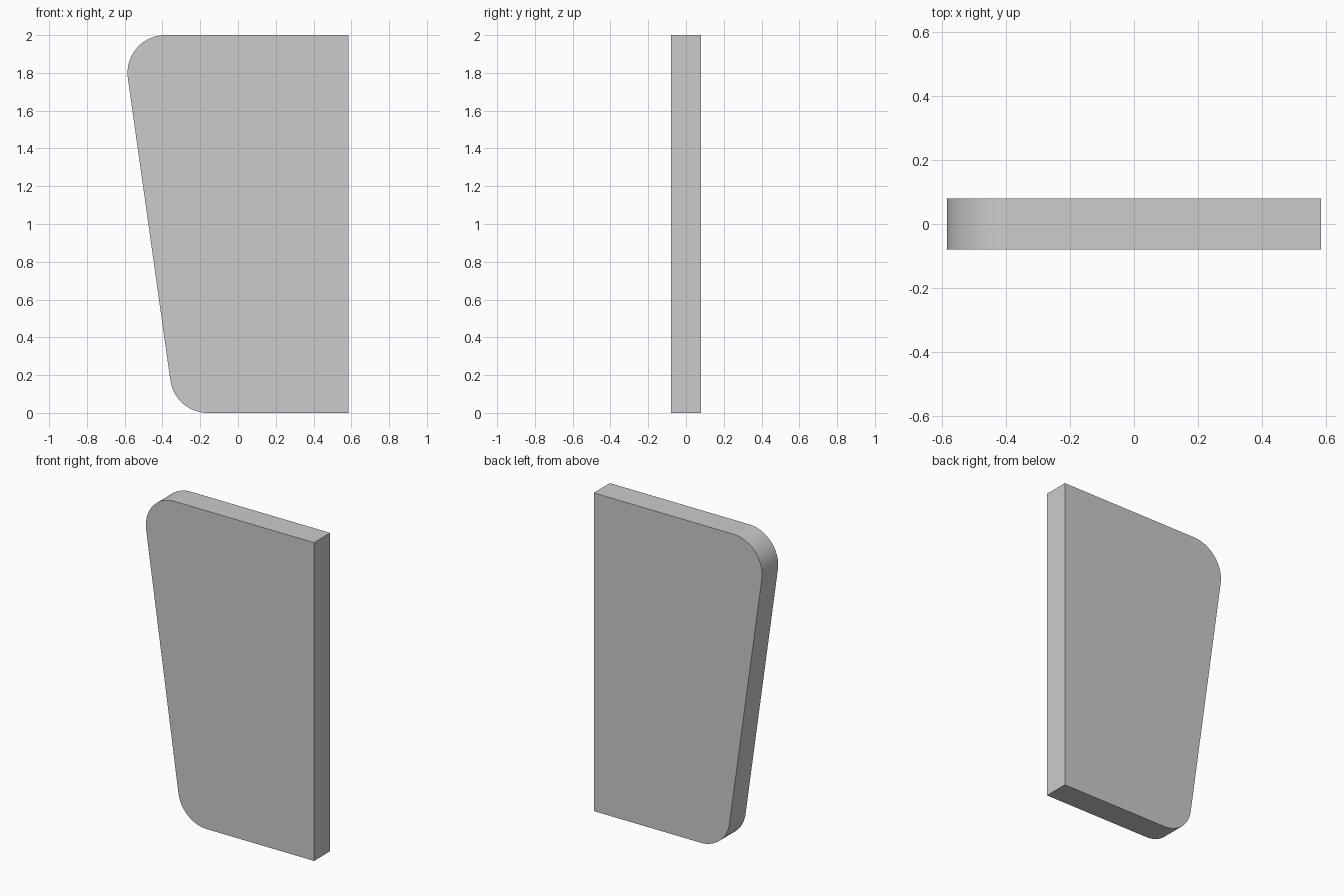
import bpy, bmesh
from math import sin, cos, pi, atan2

if "Cube" in bpy.data.objects:
    bpy.data.objects.remove(bpy.data.objects["Cube"])

RIGHT, HEIGHT, DEPTH, R, STEPS = 0.585, 2.0, 0.16, 0.2, 16
TOP_C, LOW_C = (-0.385, HEIGHT - R), (-0.16, R)   # centres of the rounded corners


def arc(centre, start, end):
    angles = [start + (end - start) * i / STEPS for i in range(STEPS + 1)]
    return [(centre[0] + R * cos(a), centre[1] + R * sin(a)) for a in angles]


# Outline: straight right side, slanted left side tangent to both corners
tangent = pi + atan2(LOW_C[0] - TOP_C[0], TOP_C[1] - LOW_C[1])
outline = [(RIGHT, 0), (RIGHT, HEIGHT)]
outline += arc(TOP_C, pi / 2, tangent) + arc(LOW_C, tangent, 3 * pi / 2)

# Panel: extrude the outline through its thickness
bm = bmesh.new()
face = bm.faces.new([bm.verts.new((x, -DEPTH / 2, z)) for x, z in outline])
extruded = bmesh.ops.extrude_face_region(bm, geom=[face])["geom"]
bmesh.ops.translate(bm, vec=(0, DEPTH, 0),
                    verts=[v for v in extruded if isinstance(v, bmesh.types.BMVert)])
bmesh.ops.recalc_face_normals(bm, faces=bm.faces[:])
mesh = bpy.data.meshes.new("tapered_panel")
bm.to_mesh(mesh)
bm.free()
panel = bpy.data.objects.new("tapered_panel", mesh)
bpy.context.collection.objects.link(panel)

# Smooth rounded corners, sharp rims
bpy.context.view_layer.objects.active = panel
panel.select_set(True)
bpy.ops.object.shade_smooth_by_angle(angle=pi / 6)
